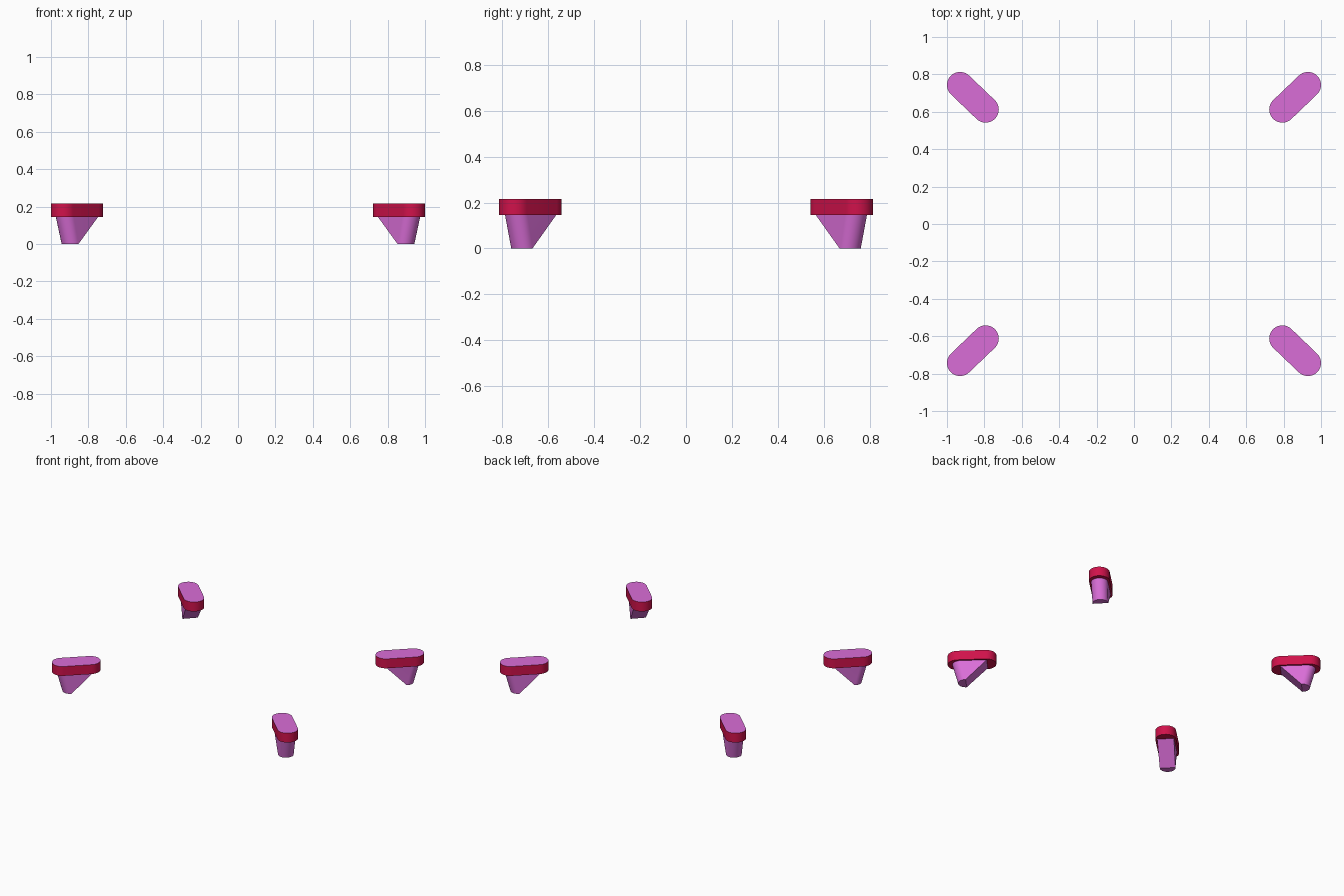
import bpy, bmesh, math
from mathutils import Vector

if "Cube" in bpy.data.objects:
    bpy.data.objects.remove(bpy.data.objects["Cube"])


def material(name, rgb):
    m = bpy.data.materials.new(name)
    m.diffuse_color = (*rgb, 1)
    m.use_nodes = True
    m.node_tree.nodes["Principled BSDF"].inputs["Base Color"].default_value = m.diffuse_color
    return m


PINK = material("orchid pink", (0.70, 0.155, 0.68))
RED = material("crimson", (0.63, 0.006, 0.070))

INNER, OUTER = Vector((0.793, 0.612)), Vector((0.93, 0.743))
AXIS = (OUTER - INNER).normalized()
ANGLE = math.atan2(AXIS.y, AXIS.x)
SEG = 20


def arc(centre, r, start):
    """Half circle, counter-clockwise from start (relative to the foot's axis)."""
    return [centre + r * Vector((math.cos(ANGLE + start + math.pi * i / SEG),
                                 math.sin(ANGLE + start + math.pi * i / SEG)))
            for i in range(SEG + 1)]


def stadium(r):
    return arc(OUTER, r, -math.pi / 2) + arc(INNER, r, math.pi / 2)


def half_round(flat, centre, r):
    """Rounded outer end, flat inner end."""
    side = Vector((-AXIS.y, AXIS.x)) * r
    return arc(centre, r, -math.pi / 2) + [flat + side, flat - side]


def loft(name, low, z0, high, z1, sx, sy, mat, top_mat=None):
    bm = bmesh.new()
    a = [bm.verts.new((p.x * sx, p.y * sy, z0)) for p in low]
    b = [bm.verts.new((p.x * sx, p.y * sy, z1)) for p in high]
    n = len(a)
    for i in range(n):
        j = (i + 1) % n
        bm.faces.new((a[i], a[j], b[j], b[i]))
    bm.faces.new(a[::-1])
    top = bm.faces.new(b)
    if top_mat:
        top.material_index = 1
    if sx * sy < 0:
        bmesh.ops.reverse_faces(bm, faces=bm.faces[:])
    bmesh.ops.remove_doubles(bm, verts=bm.verts[:], dist=1e-5)
    mesh = bpy.data.meshes.new(name)
    bm.to_mesh(mesh)
    bm.free()
    mesh.materials.append(mat)
    if top_mat:
        mesh.materials.append(top_mat)
    ob = bpy.data.objects.new(name, mesh)
    bpy.context.collection.objects.link(ob)
    bpy.ops.object.select_all(action='DESELECT')
    ob.select_set(True)
    bpy.context.view_layer.objects.active = ob
    bpy.ops.object.shade_smooth_by_angle(angle=math.radians(30))


# Outlines of the tapered foot, top and bottom
foot_top = half_round(Vector((0.787, 0.606)), Vector((0.917, 0.730)), 0.057)
tip = Vector((0.890, 0.707))
foot_bottom = half_round(tip - AXIS * 0.001, tip, 0.053)

for sx, sy, place in ((1, 1, "back_right"), (-1, 1, "back_left"),
                      (1, -1, "front_right"), (-1, -1, "front_left")):
    # tapered foot, and the mounting pad above it with a pink top
    loft("foot_" + place, foot_bottom, 0.0, foot_top, 0.145, sx, sy, PINK)
    loft("pad_" + place, stadium(0.07), 0.145, stadium(0.07), 0.215, sx, sy, RED, PINK)
